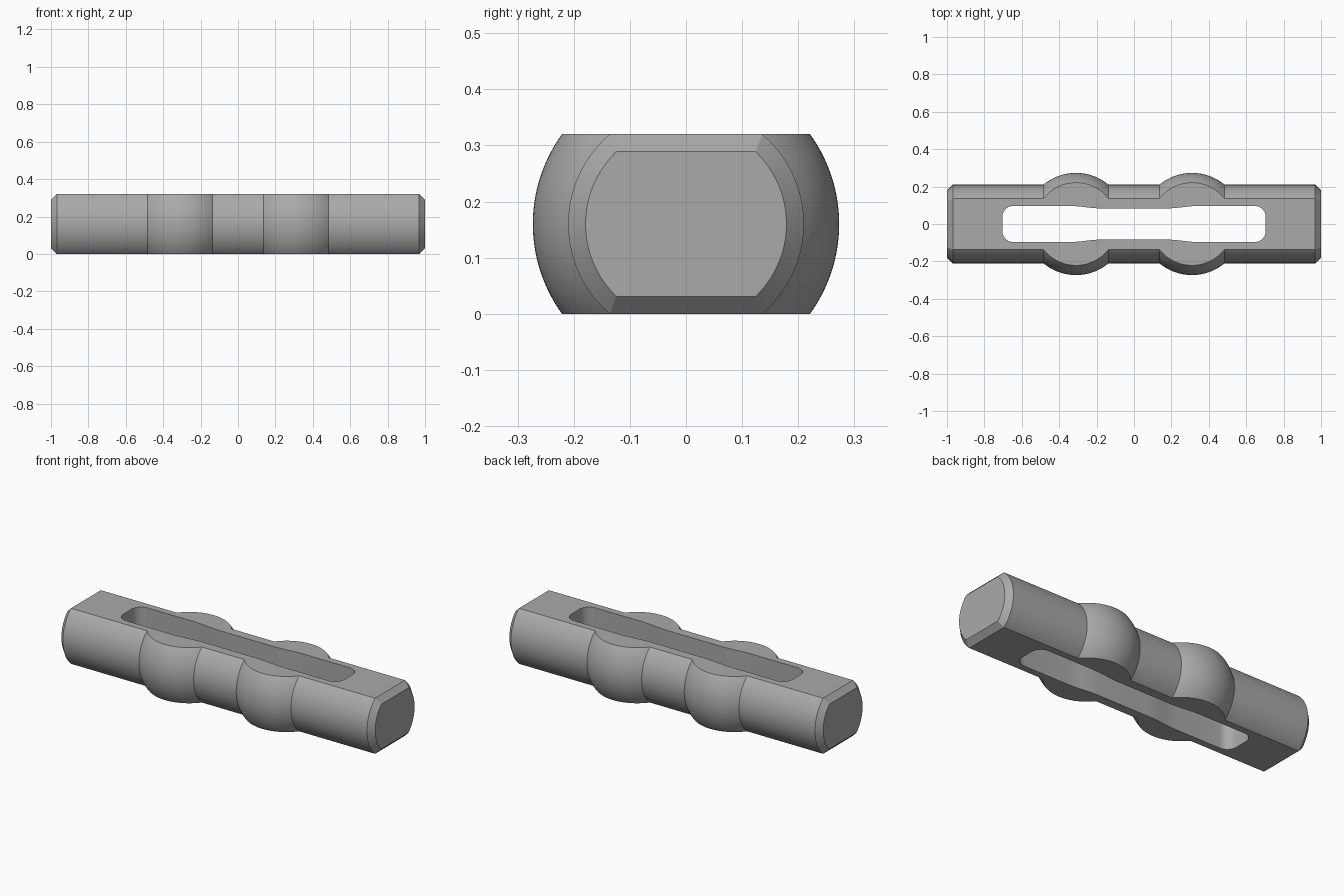
import bpy, bmesh, math
from mathutils import Vector, Matrix

default = bpy.data.objects.get("Cube")
if default:
    bpy.data.objects.remove(default)

HALF_HEIGHT = 0.16
BAR_R = 0.21
BALL_R = 0.273
BALL_X = 0.31
CHAMFER = 0.031
SEGMENTS = 128

steel = bpy.data.materials.new("plain grey")
steel.use_nodes = True
grey = (0.4, 0.4, 0.4, 1)
steel.diffuse_color = grey
steel.node_tree.nodes["Principled BSDF"].inputs["Base Color"].default_value = grey


def make_object(name, bm):
    bmesh.ops.recalc_face_normals(bm, faces=bm.faces)
    mesh = bpy.data.meshes.new(name)
    bm.to_mesh(mesh)
    bm.free()
    mesh.materials.append(steel)
    obj = bpy.data.objects.new(name, mesh)
    bpy.context.collection.objects.link(obj)
    return obj


# Turned profile: chamfered bar with two spherical swellings
ball_half = math.sqrt(BALL_R ** 2 - BAR_R ** 2)
half = []
for i in range(25):
    dx = -ball_half + 2 * ball_half * i / 24
    half.append((BALL_X + dx, math.sqrt(BALL_R ** 2 - dx ** 2)))
half += [(1 - CHAMFER, BAR_R), (1, BAR_R - CHAMFER)]
profile = [(-x, r) for x, r in reversed(half)] + half

bm = bmesh.new()
rings = []
for x, r in profile:
    ring = []
    for k in range(SEGMENTS):
        a = 2 * math.pi * k / SEGMENTS
        ring.append(bm.verts.new((x, r * math.cos(a), HALF_HEIGHT + r * math.sin(a))))
    rings.append(ring)
for a, b in zip(rings, rings[1:]):
    for k in range(SEGMENTS):
        n = (k + 1) % SEGMENTS
        bm.faces.new((a[k], a[n], b[n], b[k]))
bm.faces.new(rings[0])
bm.faces.new(rings[-1])


def slice_off(point, normal):
    """Cut away the side the normal points to and cap the opening."""
    geom = bm.verts[:] + bm.edges[:] + bm.faces[:]
    bmesh.ops.bisect_plane(bm, geom=geom, dist=1e-6, plane_co=point,
                           plane_no=normal, clear_outer=True)
    rim = [e for e in bm.edges if e.is_boundary]
    bmesh.ops.holes_fill(bm, edges=rim, sides=0)


# Flat top and bottom, with chamfered ends
for s in (-1, 1):
    slice_off(Vector((0, 0, HALF_HEIGHT + s * HALF_HEIGHT)), Vector((0, 0, s)))
for s in (-1, 1):
    for e in (-1, 1):
        slice_off(Vector((e * (1 - CHAMFER), 0, HALF_HEIGHT + s * HALF_HEIGHT)),
                  Vector((e, 0, s)))
body = make_object("slotted_bar", bm)

# Waisted slot outline with rounded corners
SLOT_X, SLOT_Y, WAIST_Y, CORNER = 0.704, 0.097, 0.083, 0.06
quarter = []
for i in range(11):
    t = i / 10
    ease = t * t * (3 - 2 * t)
    quarter.append((0.17 + 0.18 * t, WAIST_Y + (SLOT_Y - WAIST_Y) * ease))
for i in range(9):
    a = math.pi / 2 * (1 - i / 8)
    quarter.append((SLOT_X - CORNER + CORNER * math.cos(a),
                    SLOT_Y - CORNER + CORNER * math.sin(a)))
right = quarter + [(x, -y) for x, y in reversed(quarter)]
outline = right + [(-x, -y) for x, y in right]

bm = bmesh.new()
floor = bm.faces.new([bm.verts.new((x, y, -0.1)) for x, y in outline])
wall = bmesh.ops.extrude_face_region(bm, geom=[floor])
bmesh.ops.translate(bm, vec=(0, 0, 0.6),
                    verts=[v for v in wall["geom"] if isinstance(v, bmesh.types.BMVert)])
cutter = make_object("slot_cutter", bm)
cutter.hide_render = True
cutter.hide_viewport = True

slot = body.modifiers.new("slot", "BOOLEAN")
slot.operation = "DIFFERENCE"
slot.solver = "EXACT"
slot.object = cutter

# Bake the slot, then shade smooth with crisp edges
bpy.context.view_layer.objects.active = body
body.select_set(True)
bpy.ops.object.modifier_apply(modifier=slot.name)
bpy.data.objects.remove(cutter)
bpy.ops.object.shade_smooth_by_angle(angle=math.radians(25))
